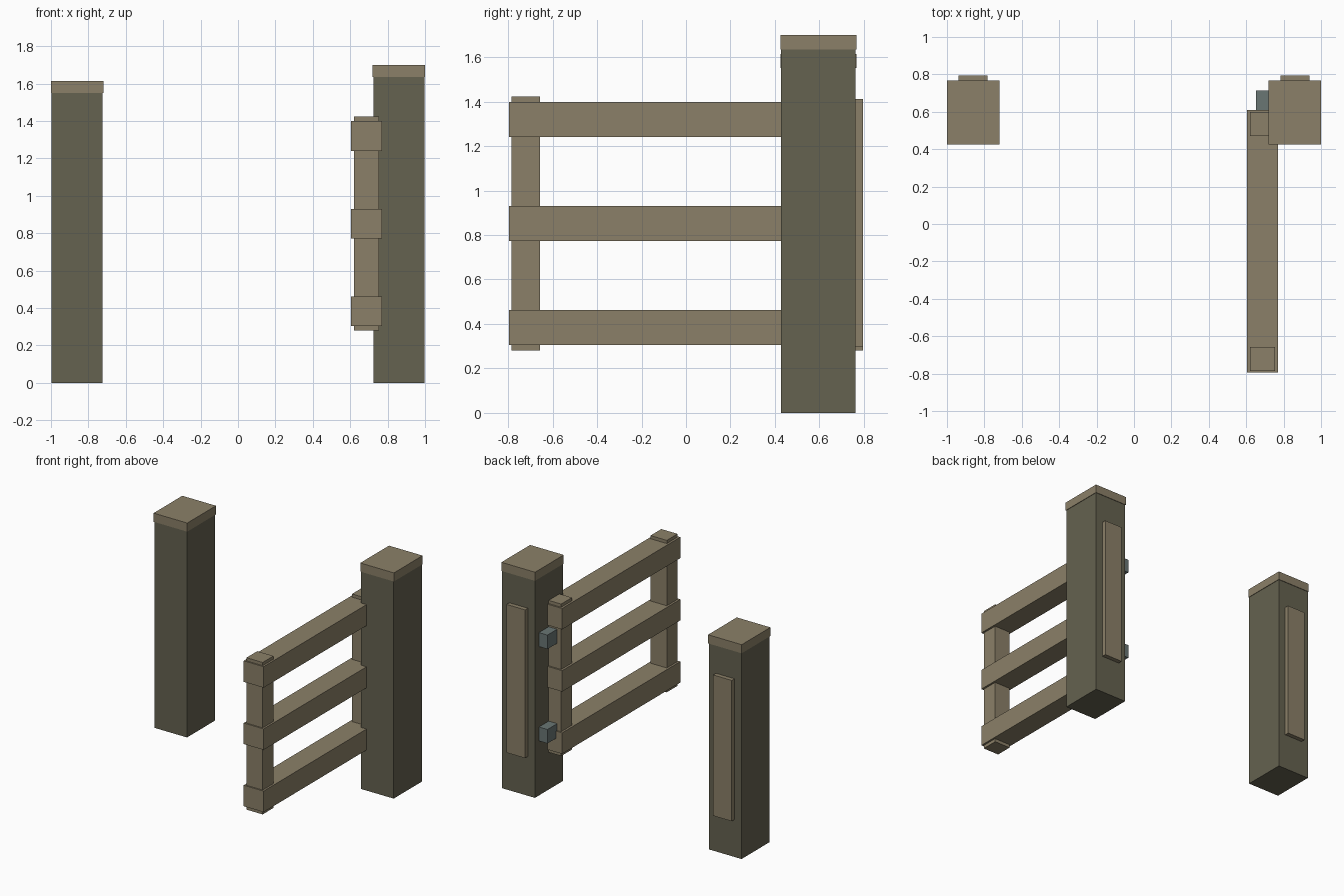
import bpy
from mathutils import Vector

cube = bpy.data.objects.get("Cube")
if cube:
    bpy.data.objects.remove(cube, do_unlink=True)


def material(name, colour):
    m = bpy.data.materials.new(name)
    m.use_nodes = True
    m.diffuse_color = (*colour, 1)
    m.node_tree.nodes["Principled BSDF"].inputs["Base Color"].default_value = (*colour, 1)
    return m


light_wood = material("light_wood", (0.258, 0.216, 0.138))
dark_wood = material("dark_wood", (0.13, 0.122, 0.08))
hinge_metal = material("hinge_metal", (0.144, 0.181, 0.175))


def box(name, mat, x, y, z):
    """Box spanning the given (low, high) range on each axis."""
    low, high = Vector((x[0], y[0], z[0])), Vector((x[1], y[1], z[1]))
    bpy.ops.mesh.primitive_cube_add(size=1)
    obj = bpy.context.object
    obj.name = name
    size, centre = high - low, (low + high) / 2
    for v in obj.data.vertices:
        v.co = Vector(a * b for a, b in zip(v.co, size)) + centre
    obj.data.materials.append(mat)
    return obj


# Gate posts, each with a cap and a back board in proportion to its height
for side, cx, height in (("left", 0.86, 1.70), ("right", -0.86, 1.615)):
    cap_base = height - 0.065
    box(side + "_post", dark_wood, (cx - 0.136, cx + 0.136), (0.428, 0.762), (0, cap_base))
    box(side + "_post_cap", light_wood, (cx - 0.14, cx + 0.14), (0.425, 0.766), (cap_base, height))
    box(side + "_back_board", light_wood, (cx - 0.077, cx + 0.077), (0.755, 0.795),
        (height * 0.174, height * 0.83))

# Upright stiles of the open gate
for name, y in (("front_stile", -0.785), ("back_stile", 0.47)):
    box(name, light_wood, (0.62, 0.755), (y, y + 0.128), (0.28, 1.423))

# Horizontal rails wrapping the stiles
for name, z in (("lower_rail", 0.305), ("middle_rail", 0.773), ("upper_rail", 1.241)):
    box(name, light_wood, (0.604, 0.77), (-0.795, 0.61), (z, z + 0.158))

# Hinges joining gate and left post
for name, z in (("lower_hinge", 0.41), ("upper_hinge", 1.12)):
    box(name, hinge_metal, (0.653, 0.73), (0.595, 0.714), (z, z + 0.105))
